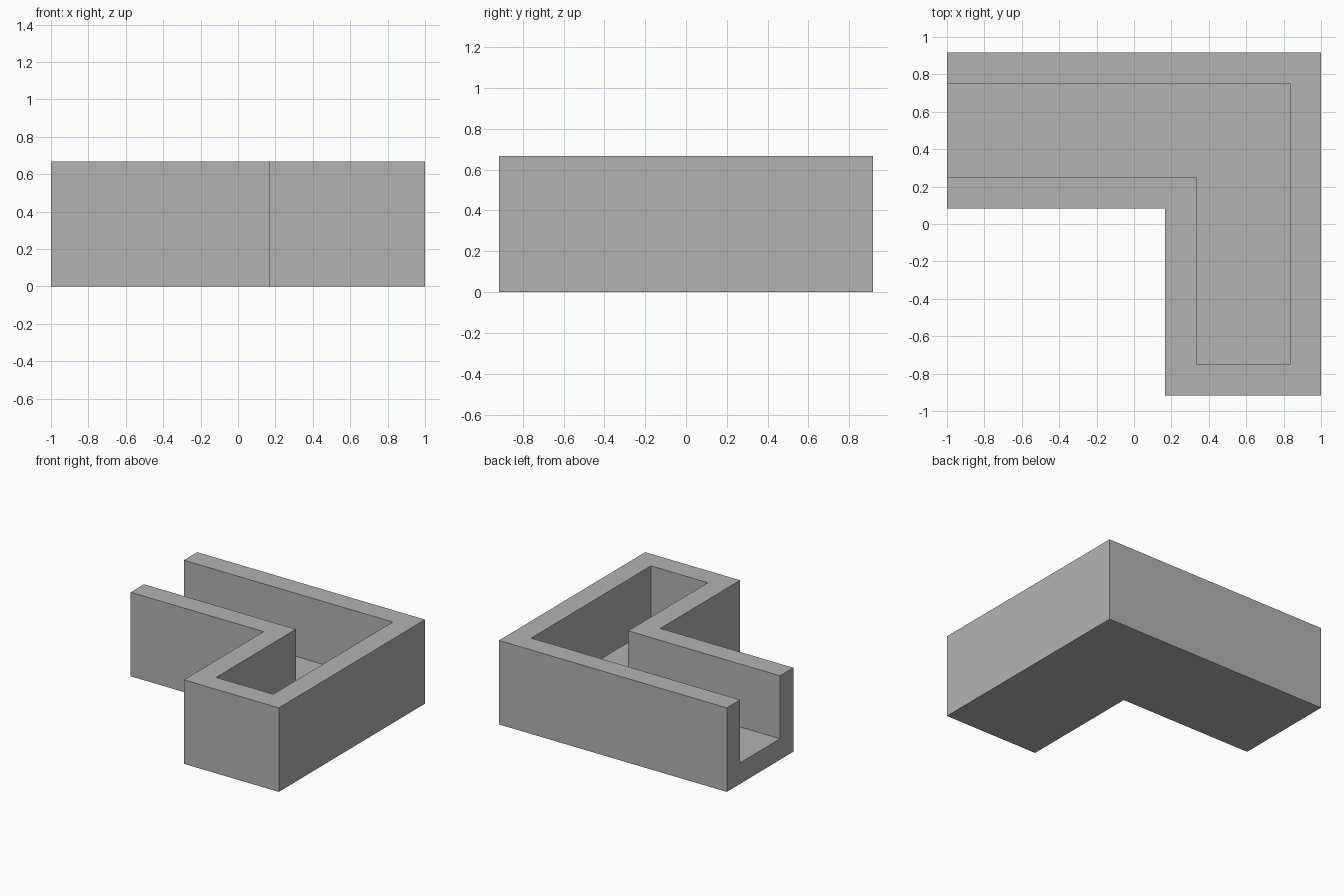
import bpy
import bmesh

cube = bpy.data.objects.get("Cube")
if cube:
    bpy.data.objects.remove(cube, do_unlink=True)

UNIT = 1 / 6          # wall and floor thickness
HEIGHT = 4 * UNIT

grey = bpy.data.materials.new("plain grey")
grey.use_nodes = True
colour = (0.45, 0.45, 0.45, 1)
grey.diffuse_color = colour
grey.node_tree.nodes["Principled BSDF"].inputs["Base Color"].default_value = colour


def prism(name, outline, bottom, top):
    """Extrude a plan outline, given in wall thicknesses, upwards."""
    bm = bmesh.new()
    face = bm.faces.new([bm.verts.new((x * UNIT, y * UNIT, bottom)) for x, y in outline])
    result = bmesh.ops.extrude_face_region(bm, geom=[face])
    verts = [g for g in result["geom"] if isinstance(g, bmesh.types.BMVert)]
    bmesh.ops.translate(bm, verts=verts, vec=(0, 0, top - bottom))
    bmesh.ops.recalc_face_normals(bm, faces=bm.faces)
    mesh = bpy.data.meshes.new(name)
    bm.to_mesh(mesh)
    bm.free()
    mesh.materials.append(grey)
    obj = bpy.data.objects.new(name, mesh)
    bpy.context.collection.objects.link(obj)
    return obj


# L-shaped body
channel = prism("corner_channel",
                [(-6, 0.5), (1, 0.5), (1, -5.5), (6, -5.5), (6, 5.5), (-6, 5.5)],
                0, HEIGHT)

# Hollow, running out through the open end and the top
cutter = prism("hollow_cutter",
               [(-7, 1.5), (2, 1.5), (2, -4.5), (5, -4.5), (5, 4.5), (-7, 4.5)],
               UNIT, HEIGHT + UNIT)
cutter.hide_render = True

cut = channel.modifiers.new("hollow", "BOOLEAN")
cut.operation = "DIFFERENCE"
cut.solver = "EXACT"
cut.object = cutter
bpy.context.view_layer.objects.active = channel
bpy.ops.object.modifier_apply(modifier=cut.name)
bpy.data.objects.remove(cutter, do_unlink=True)
